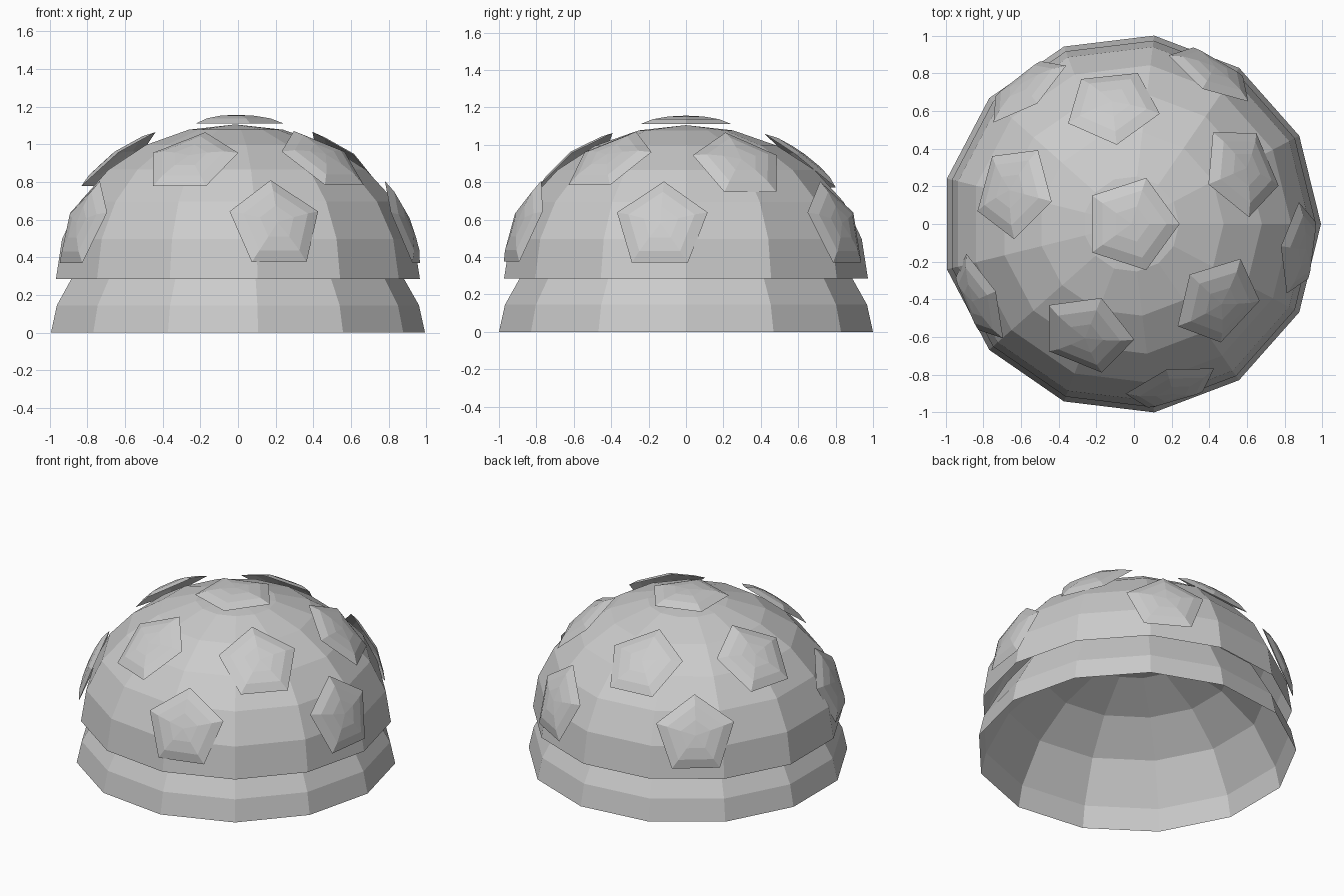
import bpy, bmesh
from math import radians, sin, cos, pi
from mathutils import Vector, Matrix

if "Cube" in bpy.data.objects:
    bpy.data.objects.remove(bpy.data.objects["Cube"])


def lathe(name, sides, profile, matrix):
    """Flat-shaded faceted shell from (radius, height) points; radius 0 closes to a tip."""
    bm = bmesh.new()
    rings = []
    for r, z in profile:
        if r == 0:
            rings.append([bm.verts.new((0, 0, z))] * sides)
        else:
            rings.append([bm.verts.new((r * cos(2 * pi * k / sides),
                                        r * sin(2 * pi * k / sides), z))
                          for k in range(sides)])
    for a, b in zip(rings, rings[1:]):
        for k in range(sides):
            n = (k + 1) % sides
            corners = (a[k], a[n], b[n], b[k])
            bm.faces.new(corners if b[k] != b[n] else corners[:3])
    mesh = bpy.data.meshes.new(name)
    bm.to_mesh(mesh)
    bm.free()
    ob = bpy.data.objects.new(name, mesh)
    bpy.context.collection.objects.link(ob)
    ob.matrix_world = matrix
    return ob


CX = -0.0146

# Two nested thirteen-sided domes, both open at the bottom
lower = [(1.007, 0), (0.975, 0.145), (0.825, 0.41), (0.60, 0.595), (0.31, 0.715), (0, 0.755)]
upper = [(0.98 * cos(radians(t)), 0.285 + 0.82 * sin(radians(t))) for t in range(0, 90, 15)]
lathe("lower_shell", 13, lower, Matrix.Translation((CX, 0, 0)))
lathe("upper_shell", 13, upper + [(0, 1.105)], Matrix.Translation((CX, 0, 0)))

# Pentagonal spots: centre x, y, z, facing azimuth, facing elevation
R, H = 0.257, 0.046
spot = [(R, 0), (0.73 * R, 0.58 * H), (0.38 * R, 0.9 * H), (0, H)]
lathe("top_spot", 5, spot, Matrix.Translation((CX, 0, 1.11)))
spots = [
    (-0.113, 0.622, 0.900, 96, 52), (0.568, 0.284, 0.890, 23, 47),
    (0.444, -0.406, 0.912, -43, 52), (-0.249, -0.580, 0.905, -112, 52),
    (-0.633, 0.172, 0.906, 165, 52),
    (0.198, -0.861, 0.569, -74, 21), (0.871, -0.130, 0.564, -7.5, 21),
    (0.409, 0.797, 0.564, 60, 21), (-0.570, 0.712, 0.564, 128, 21),
    (-0.818, -0.394, 0.564, -156.5, 21),
]
for i, (x, y, z, az, el) in enumerate(spots):
    a, e = radians(az), radians(el)
    normal = Vector((cos(e) * cos(a), cos(e) * sin(a), sin(e)))
    up = Vector((-sin(e) * cos(a), -sin(e) * sin(a), cos(e)))
    # One corner of each pentagon points up the dome
    rot = Matrix((up, normal.cross(up), normal)).transposed().to_4x4()
    tier = "upper" if i < 5 else "lower"
    lathe(f"{tier}_spot_{i % 5 + 1}", 5, spot, Matrix.Translation((x, y, z)) @ rot)
